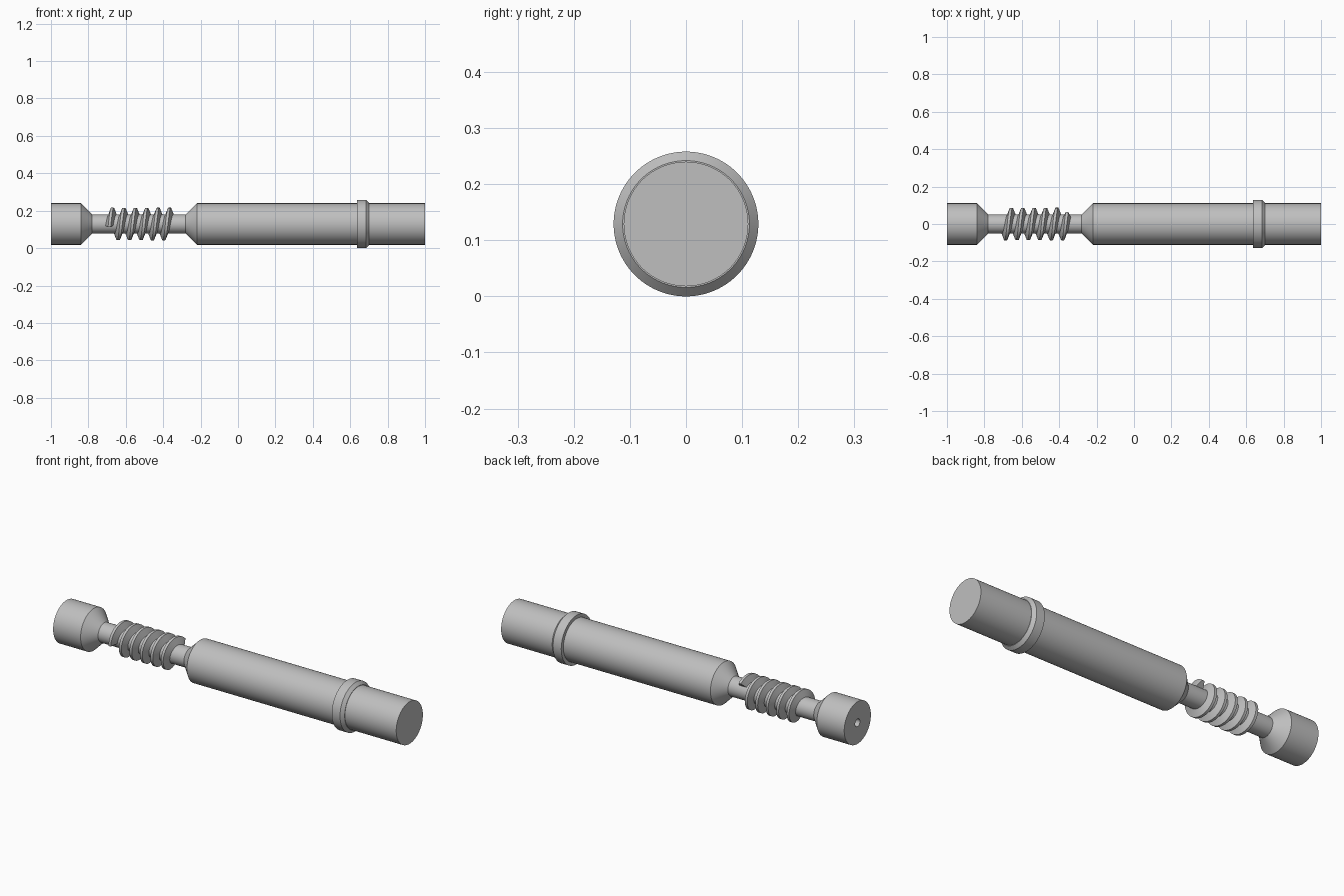
import bpy, bmesh, math

if "Cube" in bpy.data.objects:
    bpy.data.objects.remove(bpy.data.objects["Cube"])

AXIS_Z = 0.129

steel = bpy.data.materials.new("steel grey")
steel.use_nodes = True
colour = (0.52, 0.52, 0.52, 1)
steel.diffuse_color = colour
steel.node_tree.nodes["Principled BSDF"].inputs["Base Color"].default_value = colour


def finish(name, bm):
    """Turn a bmesh into a shaded object lying on the shaft axis."""
    bmesh.ops.remove_doubles(bm, verts=bm.verts, dist=1e-5)
    bmesh.ops.recalc_face_normals(bm, faces=bm.faces)
    mesh = bpy.data.meshes.new(name)
    bm.to_mesh(mesh)
    bm.free()
    mesh.materials.append(steel)
    obj = bpy.data.objects.new(name, mesh)
    obj.location.z = AXIS_Z
    bpy.context.collection.objects.link(obj)
    bpy.ops.object.select_all(action="DESELECT")
    obj.select_set(True)
    bpy.context.view_layer.objects.active = obj
    bpy.ops.object.shade_smooth_by_angle(angle=math.radians(30))
    return obj


def lathe(name, profile, steps=96):
    """Revolve (x, radius) points about the x axis."""
    bm = bmesh.new()
    verts = [bm.verts.new((x, 0, r)) for x, r in profile]
    edges = [bm.edges.new(pair) for pair in zip(verts, verts[1:])]
    bmesh.ops.spin(bm, geom=verts + edges, axis=(1, 0, 0), cent=(0, 0, 0),
                   angle=math.tau, steps=steps)
    return finish(name, bm)


def thread(name, start, end, pitch, crest_x, section, steps=48):
    """Sweep a tooth section of (x offset, radius) along a left-hand helix."""
    bm = bmesh.new()
    count = round((end - start) / pitch * steps)
    rings = []
    for i in range(count + 1):
        x = start + (end - start) * i / count
        a = math.tau * (x - crest_x) / pitch
        rings.append([bm.verts.new((x + dx, r * math.sin(a), r * math.cos(a)))
                      for dx, r in section])
    n = len(section)
    for a, b in zip(rings, rings[1:]):
        for j in range(n):
            k = (j + 1) % n
            bm.faces.new((a[j], a[k], b[k], b[j]))
    bm.faces.new(rings[0])
    bm.faces.new(rings[-1])
    return finish(name, bm)


# Stepped shaft: bored journal, neck, main barrel
R, NECK, BORE = 0.111, 0.051, 0.02
lathe("shaft", [(-0.85, 0), (-0.85, BORE), (-1, BORE), (-1, R), (-0.84, R),
                (-0.78, NECK), (-0.28, NECK), (-0.22, R), (1, R), (1, 0)])

# Collar with one chamfered rim
lathe("collar", [(0.637, R - 0.01), (0.637, 0.129), (0.685, 0.129),
                 (0.701, 0.113), (0.701, R - 0.01)])

# Worm thread wound round the neck
thread("worm_thread", -0.688, -0.358, 0.061, -0.671,
       [(-0.022, 0.046), (-0.007, 0.087), (0.007, 0.087), (0.022, 0.046)])
